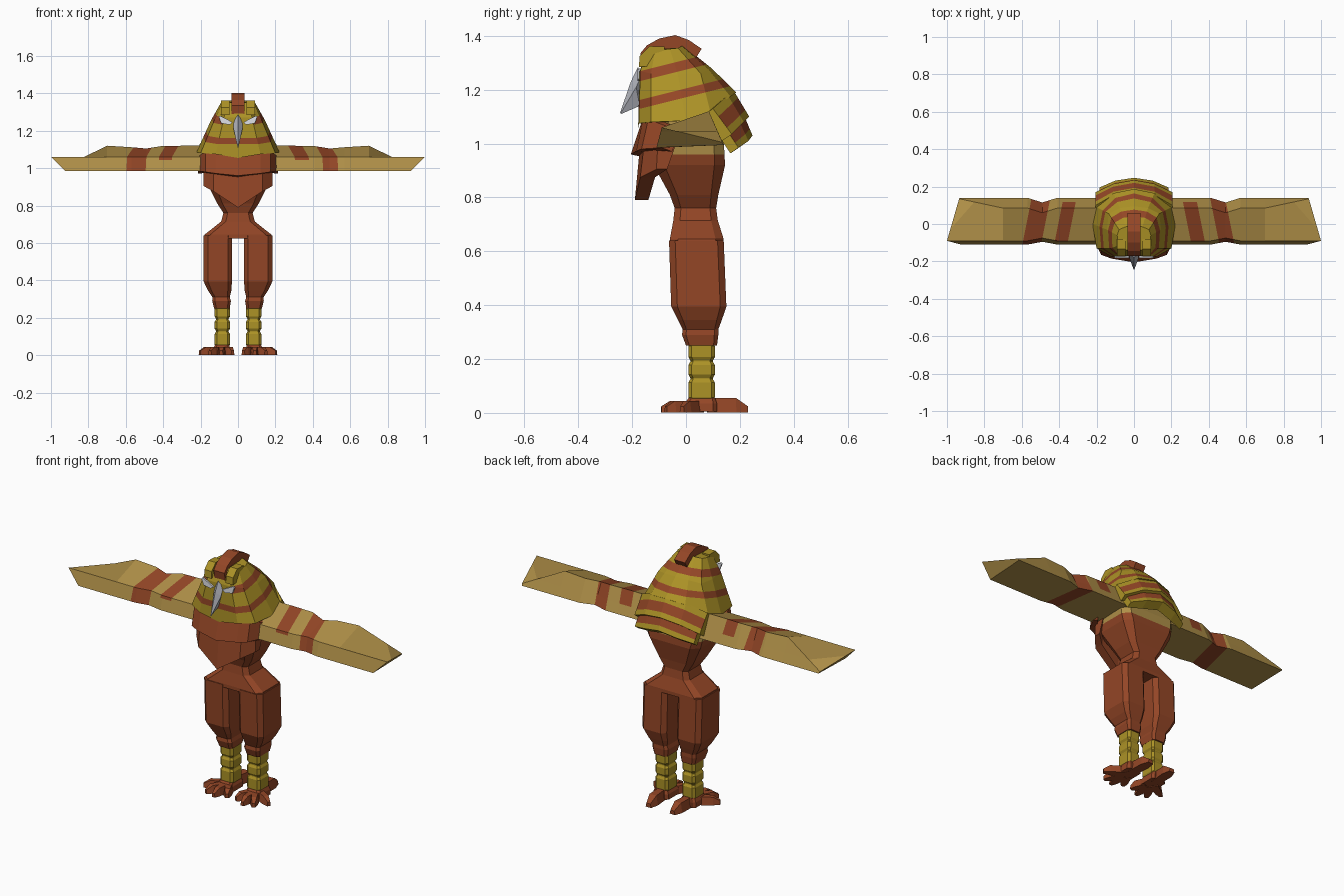
import bpy, bmesh, math
from mathutils import Vector

if "Cube" in bpy.data.objects:
    bpy.data.objects.remove(bpy.data.objects["Cube"])


def material(name, rgb):
    m = bpy.data.materials.new(name)
    lin = [(c / 255 / 12.92) if c < 11 else ((c / 255 + 0.055) / 1.055) ** 2.4 for c in rgb]
    m.diffuse_color = (*lin, 1)
    m.use_nodes = True
    m.node_tree.nodes["Principled BSDF"].inputs["Base Color"].default_value = m.diffuse_color
    return m


MATS = [material("red_brown", (148, 70, 38)), material("olive_yellow", (172, 146, 38)),
        material("tan", (176, 144, 72)), material("beak_grey", (178, 180, 188)),
        material("eye_white", (228, 230, 236))]
RED, YEL, TAN, GREY, WHITE = range(5)


def loft(name, rings, mat=RED, columns=None, cuts=(), paint=None):
    """Skin closed rings with end caps; optionally cut by planes and paint by face centre."""
    bm = bmesh.new()
    vr = [[bm.verts.new(p) for p in r] for r in rings]
    n = len(vr[0])
    for a, b in zip(vr, vr[1:]):
        for j in range(n):
            k = (j + 1) % n
            f = bm.faces.new((a[j], a[k], b[k], b[j]))
            f.material_index = columns[j] if columns else mat
    for r in (vr[0], vr[-1]):
        bm.faces.new(r).material_index = mat
    bmesh.ops.remove_doubles(bm, verts=bm.verts, dist=1e-5)
    for co, no in cuts:
        bmesh.ops.bisect_plane(bm, geom=bm.verts[:] + bm.edges[:] + bm.faces[:],
                               plane_co=co, plane_no=no, dist=1e-5)
    if paint:
        for f in bm.faces:
            f.material_index = paint(f.calc_center_median())
    bmesh.ops.recalc_face_normals(bm, faces=bm.faces)
    me = bpy.data.meshes.new(name)
    bm.to_mesh(me)
    bm.free()
    for m in MATS:
        me.materials.append(m)
    ob = bpy.data.objects.new(name, me)
    bpy.context.collection.objects.link(ob)
    return ob


def octo(cx, hx, y0, y1, z, c=0.3):
    """Rectangle with chamfered corners, lying at height z."""
    cy, hy = (y0 + y1) / 2, (y1 - y0) / 2
    k = c * min(hx, hy)
    pts = [(hx, hy - k), (hx - k, hy), (k - hx, hy), (-hx, hy - k),
           (-hx, k - hy), (k - hx, -hy), (hx - k, -hy), (hx, k - hy)]
    return [(cx + x, cy + y, z) for x, y in pts]


def across(name, half, **kw):
    """Loft (x, [(y, z), ...]) profiles given from centre to side, mirrored over x."""
    secs = [(-x, p) for x, p in reversed(half) if x > 0] + half
    return loft(name, [[(x, y, z) for y, z in p] for x, p in secs], **kw)


def mirror_ring(half):
    """Close a half outline that starts and ends at x = 0."""
    return half + [(-x, y, z) for x, y, z in reversed(half[1:-1])]


# Torso with narrow waist and tan shoulders
loft("torso", [octo(0, *r) for r in (
    (.183, -.06, .14, .625), (.178, -.06, .14, .645), (.09, -.047, .118, .715),
    (.078, -.042, .112, .76), (.11, -.06, .12, .81), (.165, -.12, .145, .92),
    (.175, -.11, .143, .96), (.18, -.11, .14, 1.01), (.17, -.09, .10, 1.12))],
     paint=lambda c: TAN if c.z > .965 else RED)

# Chest plumage: broad upper plate over a pointed lower plate
across("upper_chest_plate", [
    (0, [(-.165, 1.08), (-.205, .96), (-.16, .95), (-.11, 1.08)]),
    (.12, [(-.16, 1.09), (-.185, .972), (-.13, .965), (-.10, 1.08)]),
    (.175, [(-.14, 1.09), (-.165, .98), (-.10, .975), (-.08, 1.08)]),
    (.215, [(-.06, 1.06), (-.09, .985), (-.05, .97), (-.03, 1.06)])])
across("lower_chest_plate", [
    (0, [(-.17, 1.0), (-.19, .79), (-.14, .79), (-.10, 1.0)]),
    (.13, [(-.155, 1.0), (-.17, .875), (-.115, .875), (-.08, 1.0)]),
    (.185, [(-.105, .99), (-.11, .905), (-.07, .905), (-.04, .99)])])

# Hooded head with slanted stripes
rim = mirror_ring([(0, -.178, 1.055), (.12, -.175, 1.075), (.2, -.13, 1.08), (.222, 0, 1.085),
                   (.2, .09, 1.12), (.11, .165, 1.175), (0, .187, 1.19)])
mid = mirror_ring([(0, -.172, 1.27), (.075, -.17, 1.27), (.125, -.13, 1.26), (.145, -.03, 1.255),
                   (.135, .055, 1.26), (.075, .085, 1.275), (0, .095, 1.28)])
crown = mirror_ring([(0, -.14, 1.352), (.055, -.14, 1.35), (.085, -.115, 1.345), (.09, -.06, 1.352),
                     (.08, -.03, 1.355), (.045, -.015, 1.362), (0, -.01, 1.364)])
bands = ((1.275, 1.312), (1.172, 1.205))       # heights at y = 0, sloping with y


def head_paint(c):
    h = c.z - .25 * c.y
    side = c.y > -.165 or h < 1.25
    return RED if side and any(a < h < b for a, b in bands) else YEL


loft("hooded_head", [rim, mid, crown], paint=head_paint,
     cuts=[((0, 0, z), (0, -.25, 1)) for b in bands for z in b])

# Two layers of striped feathers at the nape
layer = [YEL, RED, YEL, YEL, RED, YEL]


def feather(top, low, t):
    (y0, z0), (y1, z1) = top, low
    at = lambda f: (y0 + (y1 - y0) * f, z0 + (z1 - z0) * f)
    return [at(0), at(.3), at(.75), at(1), (y1 - t, z1 - t * .7), (y0 - t, z0 - t * .7)]


across("upper_nape_feathers", [
    (0, feather((.175, 1.2), (.235, 1.10), .045)),
    (.11, feather((.155, 1.18), (.215, 1.08), .045)),
    (.205, feather((.10, 1.13), (.17, 1.035), .035))], columns=layer, mat=YEL)
across("lower_nape_feathers", [
    (0, feather((.205, 1.13), (.247, 1.03), .045)),
    (.10, feather((.185, 1.11), (.232, 1.01), .045)),
    (.185, feather((.145, 1.06), (.195, .985), .03))], columns=layer, mat=YEL)

# Crest over the crown
path = [(-.17, 1.335, 1.27), (-.145, 1.365, 1.32), (-.10, 1.39, 1.34), (-.04, 1.403, 1.35),
        (.01, 1.385, 1.345), (.058, 1.352, 1.32)]
loft("crest", [[(-.034, y, z), (.034, y, z), (.034, y + .01 if y < 0 else y - .02, b),
                (-.034, y + .01 if y < 0 else y - .02, b)] for y, z, b in path])

# Beak
loft("beak", [[(-.024, -.165, 1.255), (0, -.178, 1.285), (.024, -.165, 1.255), (0, -.165, 1.2)],
              [(-.024, -.185, 1.21), (0, -.205, 1.23), (.024, -.185, 1.21), (0, -.172, 1.14)],
              [(-.002, -.243, 1.112), (0, -.245, 1.114), (.002, -.243, 1.112), (0, -.241, 1.11)]],
     mat=GREY)

# Wings: shared shape, with stripes placed separately per side
wing = [(.10, -.09, .14, 1.12), (.30, -.09, .14, 1.12), (.41, -.09, .14, 1.118),
        (.49, -.075, .115, 1.105), (.57, -.09, .14, 1.112), (.70, -.09, .14, 1.12)]
for s, side, stripes in ((1, "right", ((.285, .36), (.435, .515))),
                         (-1, "left", ((.335, .405), (.475, .575)))):
    # Eye, brow and wing on this side
    loft(f"{side}_eye", [[(s * x, y, z) for x, z in
                          ((.028, 1.245), (.045, 1.232), (.09, 1.24), (.103, 1.275), (.095, 1.28))]
                         for y in (-.181, -.172)], mat=WHITE)
    loft(f"{side}_brow", [[(s * x, y, z) for y, z in
                           ((-.175, 1.285), (-.172, 1.325), (-.135, 1.362), (-.08, 1.36), (-.08, 1.29))]
                          for x in (.045, .09)], mat=YEL)
    rings = [[(s * x, a, 1.06), (s * x, a - .02, .985), (s * x, d, .995), (s * x, d - .055, t)]
             for x, a, d, t in wing]
    rings.append([(s * 1.0, -.09, 1.06), (s * .925, -.11, .985),
                  (s * .93, .14, .995), (s * .935, .135, 1.005)])

    def wing_paint(c, s=s, st=stripes):
        x = s * c.x + .2 * c.y
        (a, b), (d, e) = st
        return RED if (a < x < b and c.z > 1.04) or d < x < e else TAN

    loft(f"{side}_wing", rings, paint=wing_paint,
         cuts=[((s * x, 0, 0), (s, .2, 0)) for p in stripes for x in p] + [((0, 0, 1.045), (0, 0, 1))])

    # Feathered leg and banded shin
    loft(f"{side}_thigh", [octo(s * cx, *r) for cx, *r in (
        (.108, .076, -.063, .14, .64), (.108, .076, -.055, .15, .395), (.098, .062, -.03, .133, .345),
        (.09, .046, -.012, .12, .31), (.088, .05, -.015, .12, .29), (.086, .042, .0, .115, .25))])
    shin = []
    for z0, z1 in ((.26, .195), (.19, .13), (.125, .045)):
        shin += [octo(s * .084, .034, .016, .1, z0), octo(s * .084, .041, .009, .107, z0 - .012),
                 octo(s * .084, .041, .009, .107, z1 + .012), octo(s * .084, .034, .016, .1, z1)]
    loft(f"{side}_shin", shin, mat=YEL)

    # Foot with splayed toes and a long heel
    loft(f"{side}_foot", [octo(s * .086, .048, -.01, .115, .006), octo(s * .086, .046, -.005, .115, .035),
                          octo(s * .086, .036, .01, .108, .056)])
    toes = ((.07, .02, .028, -.06), (.085, .02, .09, -.092), (.095, .02, .15, -.075),
            (.1, .045, .205, -.015), (.084, .08, .075, .23))
    for i, (x0, y0, x1, y1) in enumerate(toes):
        a, b = Vector((s * x0, y0, 0)), Vector((s * x1, y1, 0))
        d = (b - a).normalized()
        n = Vector((-d.y, d.x, 0))
        heel = i == 4
        secs = ((0, .026, .056 if heel else .045), (.7, .03 if heel else .02, .055 if heel else .045),
                (1, .017 if heel else .01, .024))
        loft(f"{side}_{'heel' if heel else 'toe_%d' % (i + 1)}",
             [[p + n * w + Vector((0, 0, .002)), p - n * w + Vector((0, 0, .002)),
               p - n * w * .7 + Vector((0, 0, h)), p + n * w * .7 + Vector((0, 0, h))]
              for p, w, h in ((a.lerp(b, f), w, h) for f, w, h in secs)])
